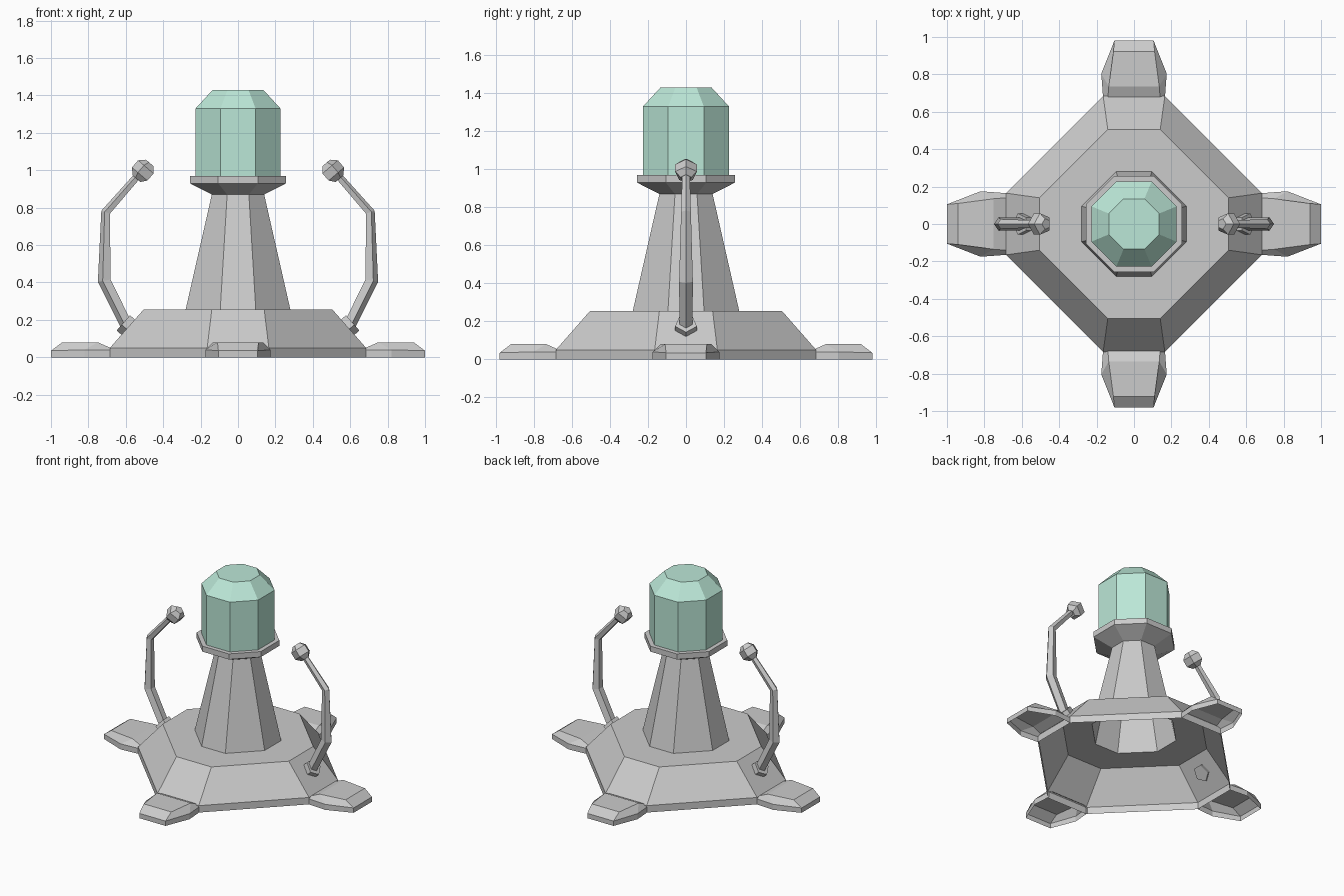
import bpy, math
from mathutils import Vector

if "Cube" in bpy.data.objects:
    bpy.data.objects.remove(bpy.data.objects["Cube"])


def make(name, verts, faces):
    me = bpy.data.meshes.new(name)
    me.from_pydata([tuple(v) for v in verts], [], faces)
    me.update()
    ob = bpy.data.objects.new(name, me)
    bpy.context.collection.objects.link(ob)
    return ob


def loft(name, rings, cap_start=False, cap_end=False):
    """Skin a list of closed rings that share a point count."""
    n = len(rings[0])
    verts = [p for ring in rings for p in ring]
    faces = [(k * n + i, k * n + (i + 1) % n, (k + 1) * n + (i + 1) % n, (k + 1) * n + i)
             for k in range(len(rings) - 1) for i in range(n)]
    if cap_start:
        faces.append(tuple(reversed(range(n))))
    if cap_end:
        faces.append(tuple(range(len(verts) - n, len(verts))))
    return make(name, verts, faces)


def octagon(a, h, z):
    """Eight-sided ring: a = distance to the axis-facing sides, h = their half width."""
    return [(a, -h, z), (a, h, z), (h, a, z), (-h, a, z),
            (-a, h, z), (-a, -h, z), (-h, -a, z), (h, -a, z)]


# Hollow base, open underneath, with a hole below the column
loft("base", [octagon(0.685, 0.165, 0), octagon(0.685, 0.165, 0.05),
              octagon(0.505, 0.14, 0.255), octagon(0.28, 0.095, 0.255)])

# Tapered column and flared collar
loft("column", [octagon(0.28, 0.095, 0.255), octagon(0.14, 0.058, 0.87)])
loft("collar", [octagon(0.14, 0.058, 0.87), octagon(0.257, 0.106, 0.93),
                octagon(0.257, 0.106, 0.97), octagon(0.227, 0.094, 0.97)])

# Coloured dome
dome = loft("dome", [octagon(0.227, 0.094, 0.97), octagon(0.227, 0.094, 1.33),
                     octagon(0.135, 0.056, 1.43)], cap_end=True)
mint = bpy.data.materials.new("mint_glass")
mint.diffuse_color = (0.50, 0.80, 0.68, 1.0)
mint.use_nodes = True
mint.node_tree.nodes["Principled BSDF"].inputs["Base Color"].default_value = mint.diffuse_color
dome.data.materials.append(mint)

# Four hollow feet: half cross-sections (bottom, shoulder, top), mirrored across
sections = [[(0.685, 0.165, 0), (0.685, 0.165, 0.04), (0.685, 0.14, 0.052)],
            [(0.82, 0.175, 0), (0.82, 0.175, 0.04), (0.75, 0.135, 0.08)],
            [(1.0, 0.105, 0), (1.0, 0.105, 0.035), (0.94, 0.11, 0.08)]]
for i, name in enumerate(("right_foot", "back_foot", "left_foot", "front_foot")):
    verts = []
    for half in sections:
        verts += [(r, -w, z) for r, w, z in half]
        verts += [(r, w, z) for r, w, z in reversed(half)]
    faces = [(k * 6 + j, (k + 1) * 6 + j, (k + 1) * 6 + j + 1, k * 6 + j + 1)
             for k in range(2) for j in range(5)]
    faces += [(12, 13, 16, 17), (13, 14, 15, 16)]
    foot = make(name, verts, faces)
    foot.rotation_euler.z = i * math.pi / 2
    if i % 2:
        foot.scale.x = 0.98


def pentagon(x, z, r, tangent, side):
    """Five-sided ring across the arm, one corner pointing outward."""
    t = Vector((tangent[0], 0, tangent[1])).normalized()
    out = Vector((t.z, 0, -t.x))
    ring = []
    for i in range(5):
        a = i * math.tau / 5
        p = Vector((x, 0, z)) + r * (out * math.cos(a) + Vector((0, 1, 0)) * math.sin(a))
        ring.append((side * p.x, side * p.y, p.z))
    return ring


# Side arms: socket on the slope, bent tapering rod, faceted ball
for side, label in ((1, "right"), (-1, "left")):
    n = Vector((0.205, 0.18)).normalized()
    socket = [(0.583 + n.x * d, 0.165 + n.y * d, r, n) for d, r in ((-0.01, 0.06), (0.035, 0.06))]
    rod = [(0.595, 0.175, 0.036, (0.12, 0.22)), (0.712, 0.41, 0.038, (0.06, 0.3)),
           (0.705, 0.775, 0.027, (-0.09, 0.28)), (0.53, 0.975, 0.021, (-0.18, 0.21))]
    b = Vector((-0.18, 0.21)).normalized()
    ball = [(0.505 + b.x * d, 0.995 + b.y * d, r, b)
            for d, r in ((-0.055, 0.03), (-0.025, 0.06), (0.025, 0.06), (0.055, 0.03))]
    for part, rows in (("socket", socket), ("arm", rod), ("ball", ball)):
        loft(f"{label}_{part}", [pentagon(*row, side) for row in rows], True, True)
